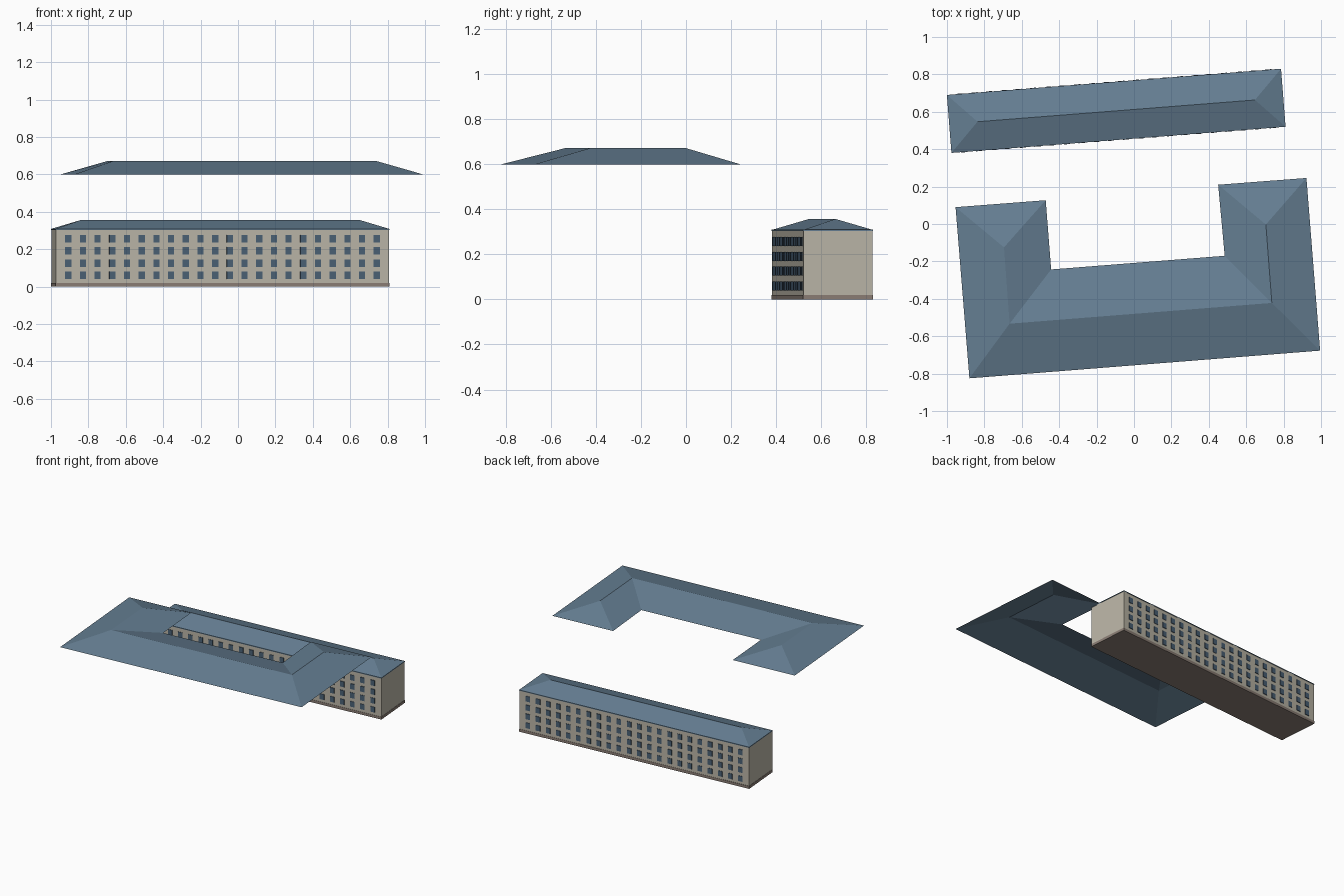
import bpy, bmesh, math
from mathutils import Matrix

if "Cube" in bpy.data.objects:
    bpy.data.objects.remove(bpy.data.objects["Cube"])

L, W = 1.792, 0.311          # block length and depth
PLACE = Matrix.Translation((-0.095, 0.605, 0)) @ Matrix.Rotation(math.radians(4.48), 4, 'Z')


def material(name, rgb):
    m = bpy.data.materials.new(name)
    m.diffuse_color = (*rgb, 1)
    m.use_nodes = True
    m.node_tree.nodes["Principled BSDF"].inputs["Base Color"].default_value = m.diffuse_color
    return m


def finish(name, bm, mat, matrix=Matrix()):
    bmesh.ops.recalc_face_normals(bm, faces=bm.faces)
    me = bpy.data.meshes.new(name)
    bm.to_mesh(me)
    bm.free()
    me.materials.append(mat)
    ob = bpy.data.objects.new(name, me)
    ob.matrix_world = matrix
    bpy.context.collection.objects.link(ob)
    return ob


def add_box(bm, centre, size):
    bmesh.ops.create_cube(bm, size=1, matrix=Matrix.Translation(centre) @ Matrix.Diagonal((*size, 1)))


def roof(name, eaves, ridge, faces, z0, z1, matrix=Matrix()):
    bm = bmesh.new()
    vs = [bm.verts.new((x, y, z0)) for x, y in eaves] + [bm.verts.new((x, y, z1)) for x, y in ridge]
    for f in faces:
        bm.faces.new([vs[i] for i in f])
    return finish(name, bm, slate, matrix)


wall = material("wall_stone", (0.50, 0.47, 0.39))
stone = material("plinth_stone", (0.26, 0.21, 0.18))
slate = material("roof_slate", (0.13, 0.21, 0.29))
glass = material("window_glass", (0.07, 0.12, 0.18))

# Long block: walls and plinth
bm = bmesh.new()
add_box(bm, (0, 0, 0.16), (L - 0.004, W - 0.004, 0.29))
finish("block_walls", bm, wall, PLACE)
bm = bmesh.new()
add_box(bm, (0, 0, 0.01), (L, W, 0.02))
finish("block_plinth", bm, stone, PLACE)

# Thin eaves band and hipped roof
bm = bmesh.new()
add_box(bm, (0, 0, 0.306), (L, W, 0.006))
finish("block_eaves", bm, slate, PLACE)
a, b, r = L / 2, W / 2, L / 2 - 0.152
roof("block_roof", [(-a, -b), (a, -b), (a, b), (-a, b)], [(-r, 0), (r, 0)],
     [(0, 1, 5, 4), (1, 2, 5), (2, 3, 4, 5), (3, 0, 4)], 0.308, 0.357, PLACE)

# Windows: four storeys of 22 on both long sides
bm = bmesh.new()
for side in (-1, 1):
    for row in range(4):
        for col in range(22):
            x = (col - 10.5) * 0.0788
            add_box(bm, (x, side * (b - 0.001), 0.06 + row * 0.0655), (0.033, 0.006, 0.04))
finish("block_windows", bm, glass, PLACE)

# Floating U-shaped hipped roof, open underneath
eaves = [(-0.88, -0.825), (0.995, -0.677), (0.922, 0.246), (0.45, 0.21),
         (0.485, -0.17), (-0.443, -0.243), (-0.472, 0.127), (-0.954, 0.09)]
ridge = [(-0.665, -0.533), (0.737, -0.422), (0.705, -0.003), (-0.695, -0.125)]
roof("courtyard_roof", eaves, ridge,
     [(0, 1, 9, 8), (1, 2, 10, 9), (2, 3, 10), (3, 4, 9, 10),
      (4, 5, 8, 9), (5, 6, 11, 8), (6, 7, 11), (7, 0, 8, 11)], 0.598, 0.672)
